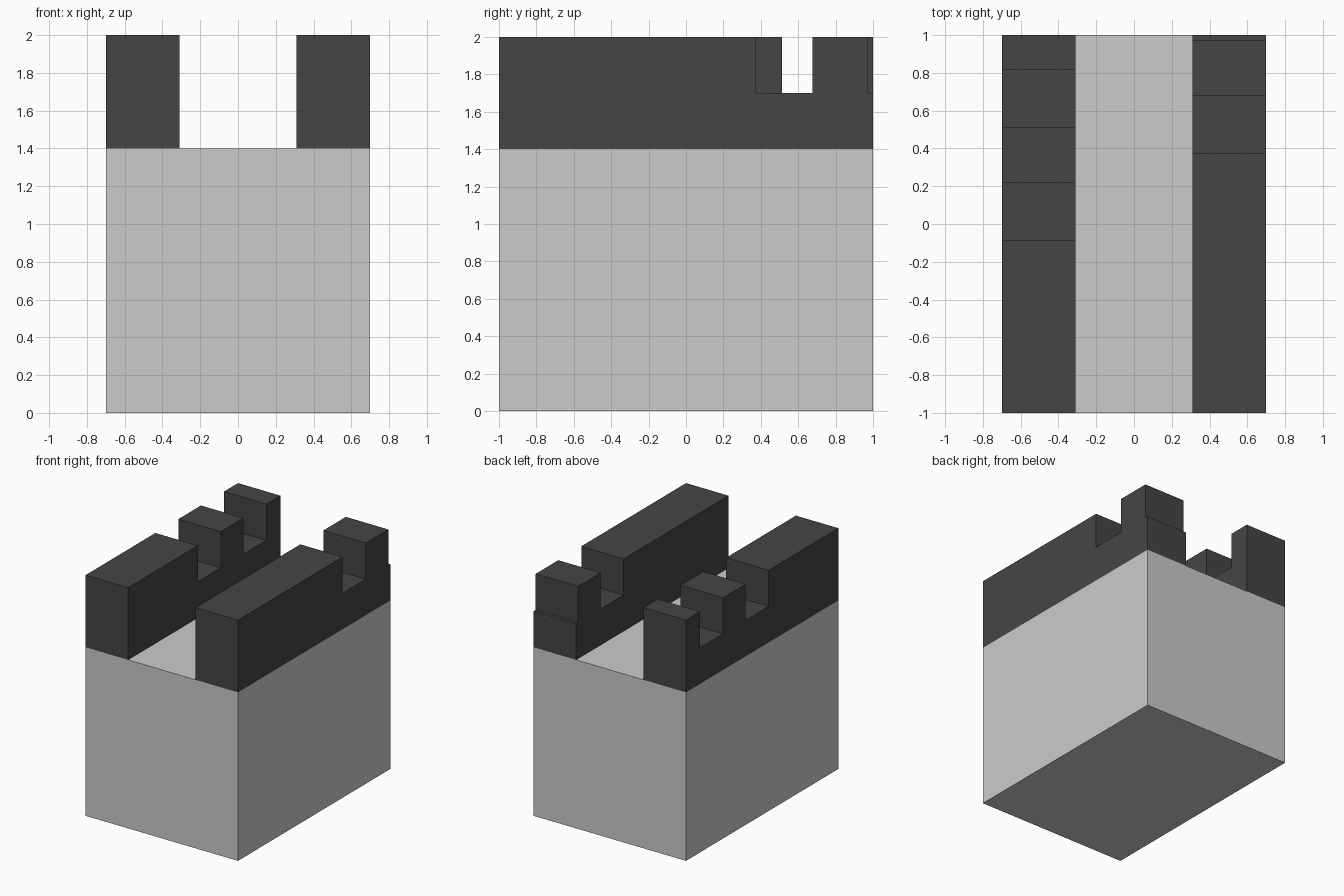
import bpy, bmesh

if "Cube" in bpy.data.objects:
    bpy.data.objects.remove(bpy.data.objects["Cube"])

dark = bpy.data.materials.new("dark_grey")
dark.diffuse_color = (0.06, 0.06, 0.06, 1)
dark.use_nodes = True
dark.node_tree.nodes["Principled BSDF"].inputs["Base Color"].default_value = dark.diffuse_color


def extrude_profile(name, profile, x0, x1, material=None):
    """Extrude a (y, z) outline along x from x0 to x1."""
    bm = bmesh.new()
    face = bm.faces.new([bm.verts.new((x0, y, z)) for y, z in profile])
    ext = bmesh.ops.extrude_face_region(bm, geom=[face])
    verts = [g for g in ext["geom"] if isinstance(g, bmesh.types.BMVert)]
    bmesh.ops.translate(bm, verts=verts, vec=(x1 - x0, 0, 0))
    bmesh.ops.recalc_face_normals(bm, faces=bm.faces)
    mesh = bpy.data.meshes.new(name)
    bm.to_mesh(mesh)
    bm.free()
    obj = bpy.data.objects.new(name, mesh)
    bpy.context.collection.objects.link(obj)
    if material:
        mesh.materials.append(material)
    return obj


def notched_outline(notches, bottom=1.4, sill=1.7, top=2.0):
    """Side outline of a parapet with square notches cut from its top."""
    points = [(-1, bottom), (-1, top)]
    for a, b in notches:
        points += [(a, top), (a, sill), (b, sill)]
        if b < 1:
            points.append((b, top))
    if notches[-1][1] < 1:
        points.append((1, top))
    return points + [(1, bottom)]


# Solid wall block
extrude_profile("wall_block", [(-1, 0), (-1, 1.4), (1, 1.4), (1, 0)], -0.7, 0.7)

# Parapets on both sides, with differently placed notches
extrude_profile("left_parapet",
                notched_outline([(-0.085, 0.217), (0.513, 0.815)]),
                -0.7, -0.31, dark)
extrude_profile("right_parapet",
                notched_outline([(0.375, 0.677), (0.973, 1.0)]),
                0.31, 0.7, dark)
